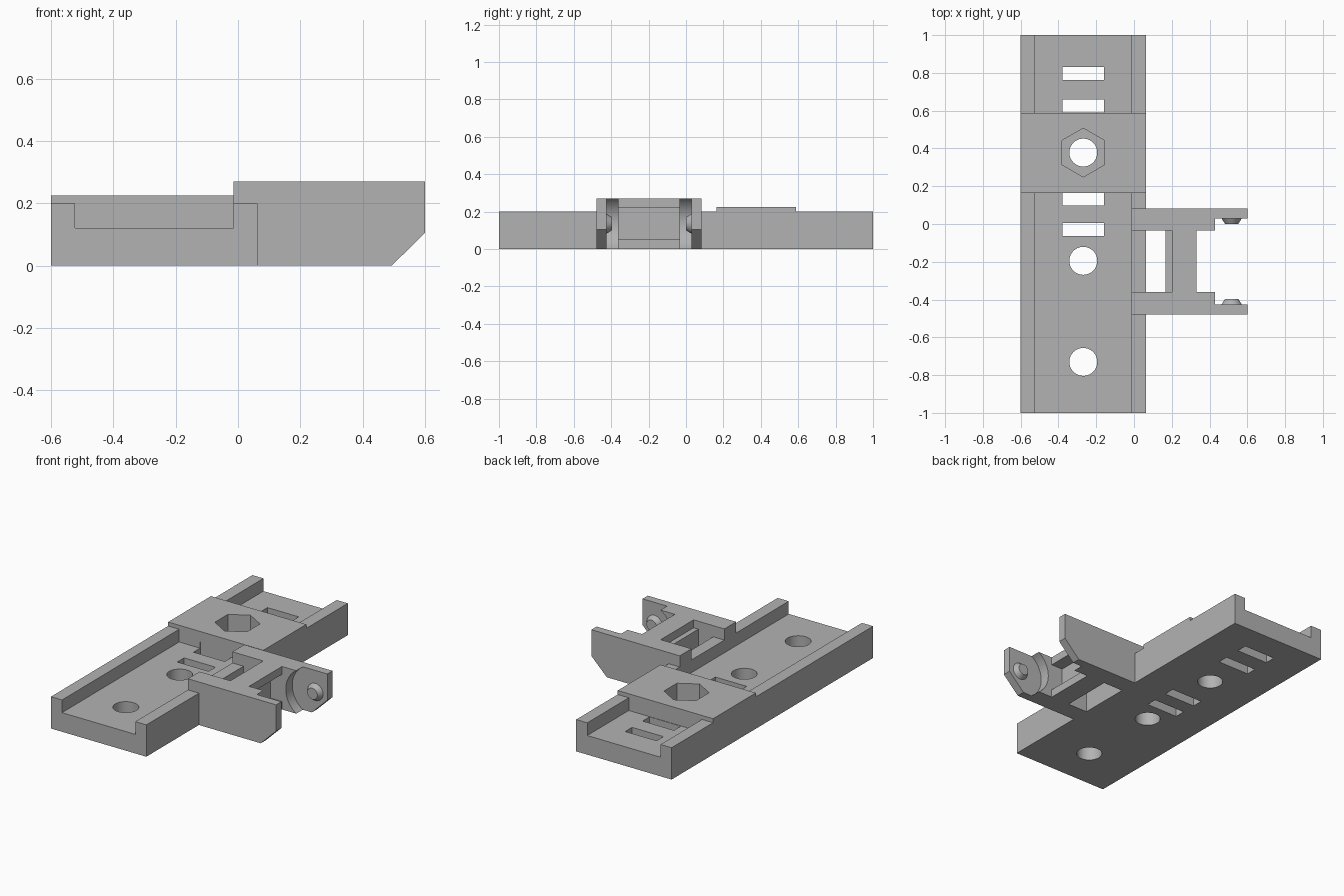
import bpy, bmesh, math
from mathutils import Matrix, Vector

if "Cube" in bpy.data.objects:
    bpy.data.objects.remove(bpy.data.objects["Cube"], do_unlink=True)

grey = bpy.data.materials.new("plain grey")
grey.use_nodes = True
GREY = (0.45, 0.45, 0.45, 1)
grey.diffuse_color = GREY
grey.node_tree.nodes["Principled BSDF"].inputs["Base Color"].default_value = GREY


def finish(name, bm):
    bmesh.ops.recalc_face_normals(bm, faces=bm.faces)
    mesh = bpy.data.meshes.new(name)
    bm.to_mesh(mesh)
    bm.free()
    mesh.materials.append(grey)
    ob = bpy.data.objects.new(name, mesh)
    bpy.context.collection.objects.link(ob)
    return ob


def extrude_xz(name, outline, y0, y1):
    """Extrude an x-z outline along y."""
    bm = bmesh.new()
    face = bm.faces.new([bm.verts.new((x, y0, z)) for x, z in outline])
    new = bmesh.ops.extrude_face_region(bm, geom=[face])["geom"]
    moved = [v for v in new if isinstance(v, bmesh.types.BMVert)]
    bmesh.ops.translate(bm, verts=moved, vec=(0, y1 - y0, 0))
    return finish(name, bm)


def box(name, x0, x1, y0, y1, z0, z1):
    return extrude_xz(name, [(x0, z0), (x1, z0), (x1, z1), (x0, z1)], y0, y1)


def cylinder(name, centre, r1, r2, depth, sides, axis="Z"):
    bm = bmesh.new()
    turn = Matrix.Rotation(-math.pi / 2, 4, "X") if axis == "Y" else Matrix()
    bmesh.ops.create_cone(bm, cap_ends=True, segments=sides, radius1=r1, radius2=r2,
                          depth=depth, matrix=Matrix.Translation(centre) @ turn)
    return finish(name, bm)


def combine(ob, other, operation):
    """Apply a boolean and remove the second object."""
    other.hide_render = True
    mod = ob.modifiers.new("combine", "BOOLEAN")
    mod.operation, mod.solver, mod.object = operation, "EXACT", other
    bpy.context.view_layer.objects.active = ob
    bpy.ops.object.modifier_apply(modifier=mod.name)
    bpy.data.objects.remove(other, do_unlink=True)


def smooth(ob):
    bpy.ops.object.select_all(action="DESELECT")
    ob.select_set(True)
    bpy.context.view_layer.objects.active = ob
    bpy.ops.object.shade_smooth_by_angle(angle=math.radians(25))


# Channel-shaped base with a raised bridge
LEFT, RIGHT, WALL, FLOOR, RIM = -0.6, 0.063, 0.077, 0.12, 0.2
base = extrude_xz("channel_base", [
    (LEFT, 0), (RIGHT, 0), (RIGHT, RIM), (RIGHT - WALL, RIM), (RIGHT - WALL, FLOOR),
    (LEFT + WALL, FLOOR), (LEFT + WALL, RIM), (LEFT, RIM)], -1, 1)
combine(base, box("bridge", LEFT, RIGHT, 0.163, 0.588, 0.06, 0.225), "UNION")

# Slots, bolt holes and nut pocket
MID = (LEFT + RIGHT) / 2
for y in (0.797, 0.625, 0.131, -0.03):
    combine(base, box("slot_cutter", MID - 0.109, MID + 0.109, y - 0.034, y + 0.034,
                      -0.1, 0.16), "DIFFERENCE")
for y in (0.378, -0.195, -0.73):
    combine(base, cylinder("hole_cutter", (MID, y, 0.1), 0.074, 0.074, 0.6, 40), "DIFFERENCE")
combine(base, cylinder("nut_cutter", (MID, 0.378, 0.22), 0.129, 0.129, 0.2, 6), "DIFFERENCE")
smooth(base)

# Hinge arms, mirrored about the hinge centre
HINGE_Y, TOP, PIN_X, PIN_Z = -0.198, 0.27, 0.517, 0.135
START = RIGHT - WALL
for side, sign in (("left", 1), ("right", -1)):
    def at(offset):
        return HINGE_Y + sign * offset

    # Outer plate with chamfered tip
    arm = extrude_xz(side + "_arm", [(START, 0), (0.493, 0), (0.6, 0.105), (0.6, TOP),
                                     (START, TOP)], at(0.228), at(0.28))
    # Inner pad with a round clearance around the pin
    radius = math.hypot(0.43 - PIN_X, TOP - PIN_Z)
    half = math.atan2(TOP - PIN_Z, PIN_X - 0.43)
    arc = [(PIN_X - radius * math.cos(a), PIN_Z + radius * math.sin(a))
           for a in (half * (i / 10 - 1) for i in range(21))]
    pad = extrude_xz(side + "_arm_pad", [(START, 0)] + arc + [(START, TOP)],
                     at(0.163), at(0.228))
    combine(arm, pad, "UNION")
    smooth(arm)
    # Tapered pin
    wide, narrow = 0.055, 0.035
    r1, r2 = (narrow, wide) if sign > 0 else (wide, narrow)
    pin = cylinder(side + "_pin", (PIN_X, at(0.214), PIN_Z), r1, r2, 0.032, 32, "Y")
    smooth(pin)

# Grooved crossbar between the arms
extrude_xz("crossbar", [
    (0.2, 0), (0.33, 0), (0.33, 0.05), (0.25, 0.05), (0.25, 0.22), (0.33, 0.22),
    (0.33, TOP), (0.2, TOP), (0.2, 0.22), (0.167, 0.22), (0.167, 0.05), (0.2, 0.05)],
    HINGE_Y - 0.165, HINGE_Y + 0.165)
